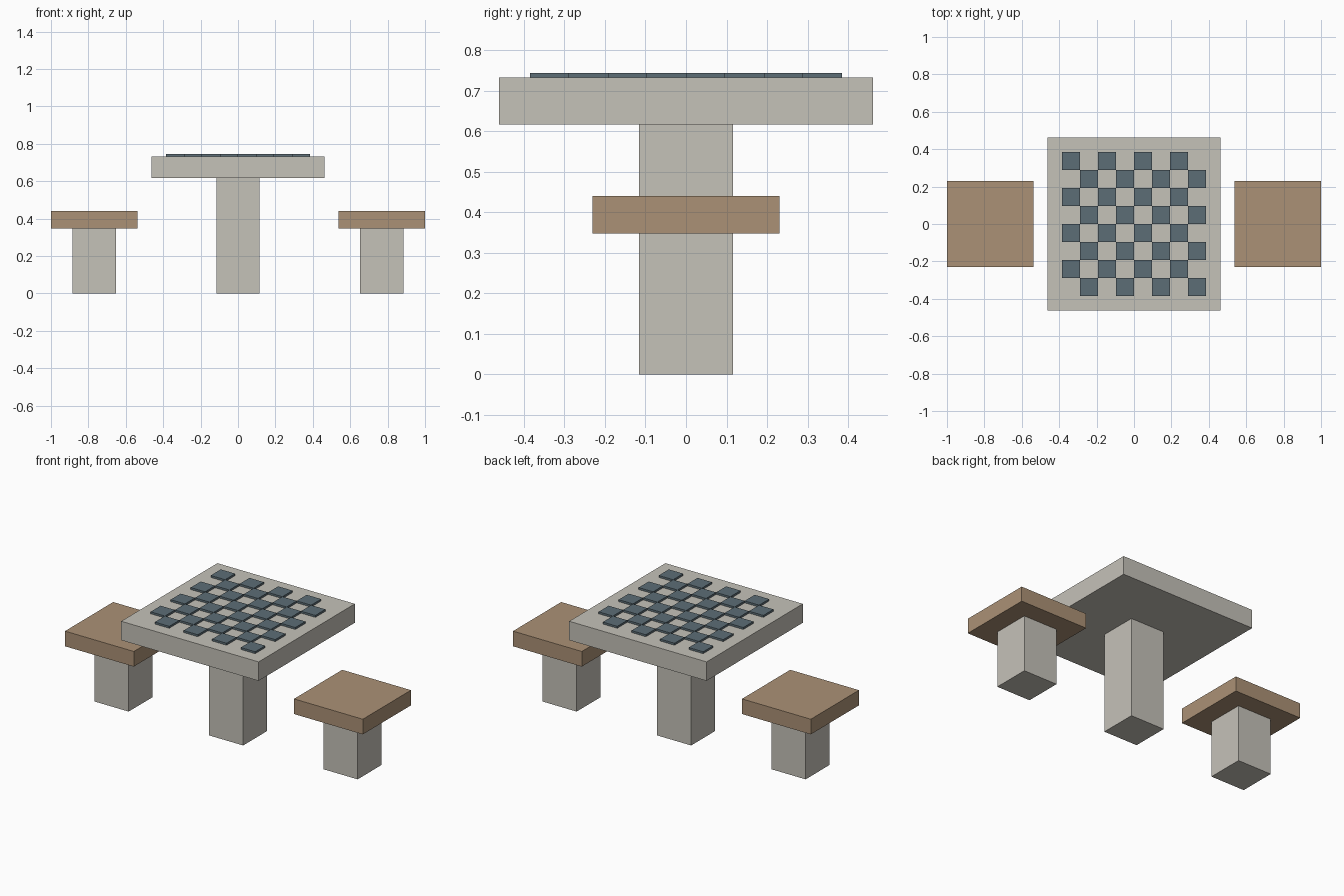
import bpy
import bmesh
from mathutils import Matrix, Vector

default = bpy.data.objects.get("Cube")
if default:
    bpy.data.objects.remove(default, do_unlink=True)


def make_material(name, rgb):
    mat = bpy.data.materials.new(name)
    mat.use_nodes = True
    color = (*rgb, 1.0)
    mat.diffuse_color = color
    bsdf = next(n for n in mat.node_tree.nodes if n.type == 'BSDF_PRINCIPLED')
    bsdf.inputs["Base Color"].default_value = color
    bsdf.inputs["Roughness"].default_value = 0.8
    return mat


stone = make_material("pale stone", (0.56, 0.54, 0.485))
wood = make_material("tan wood", (0.41, 0.285, 0.18))
slate = make_material("slate blue", (0.108, 0.155, 0.183))


def add_box(bm, x, y, width, bottom, top):
    """Square block centred on x, y between two heights."""
    place = Matrix.Translation(Vector((x, y, (bottom + top) / 2)))
    size = Matrix.Diagonal((width, width, top - bottom, 1))
    bmesh.ops.create_cube(bm, size=1, matrix=place @ size)


def make_object(name, mat, boxes):
    bm = bmesh.new()
    for box in boxes:
        add_box(bm, *box)
    mesh = bpy.data.meshes.new(name)
    bm.to_mesh(mesh)
    bm.free()
    mesh.materials.append(mat)
    obj = bpy.data.objects.new(name, mesh)
    bpy.context.collection.objects.link(obj)
    return obj


POST = 0.231
TABLE_UNDER, TABLE_TOP = 0.617, 0.732
SEAT_UNDER, SEAT_TOP = 0.348, 0.44

# Table
make_object("table_post", stone, [(0, 0, POST, 0, TABLE_UNDER)])
make_object("table_top", stone, [(0, 0, 0.923, TABLE_UNDER, TABLE_TOP)])

# Raised dark squares of the game board
SQUARE = 0.0962
squares = [((i - 3.5) * SQUARE, (j - 3.5) * SQUARE, SQUARE, TABLE_TOP, 0.744)
           for i in range(8) for j in range(8) if (i + j) % 2]
make_object("board_squares", slate, squares)

# Stools on both sides
for side, sign in (("left", 1), ("right", -1)):
    x = sign * 0.769
    make_object(side + "_stool_post", stone, [(x, 0, POST, 0, SEAT_UNDER)])
    make_object(side + "_stool_seat", wood, [(x, 0, 0.462, SEAT_UNDER, SEAT_TOP)])
